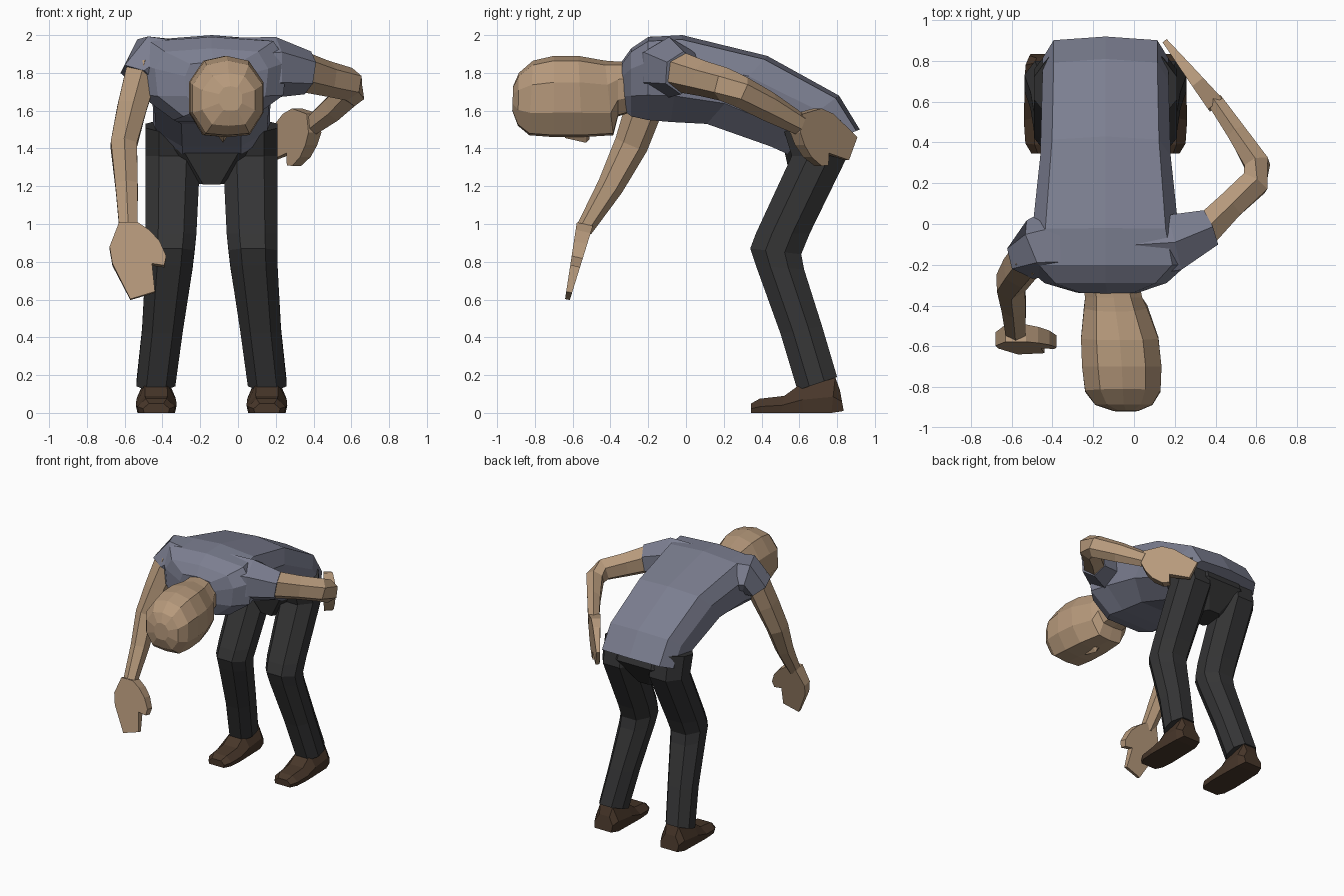
import bpy, bmesh
from math import cos, sin, pi
from mathutils import Vector

if "Cube" in bpy.data.objects:
    bpy.data.objects.remove(bpy.data.objects["Cube"])

MID = -0.14  # body centre plane


def material(name, rgb):
    m = bpy.data.materials.new(name)
    m.diffuse_color = (*rgb, 1)
    m.use_nodes = True
    m.node_tree.nodes["Principled BSDF"].inputs["Base Color"].default_value = m.diffuse_color
    return m


SHIRT = material("shirt_grey_blue", (0.20, 0.21, 0.28))
SKIN = material("skin", (0.47, 0.32, 0.20))
PANTS = material("dark_trousers", (0.035, 0.035, 0.036))
SHOE = material("brown_leather", (0.065, 0.038, 0.023))


def finish(bm, name, mat):
    bmesh.ops.recalc_face_normals(bm, faces=bm.faces[:])
    me = bpy.data.meshes.new(name)
    bm.to_mesh(me)
    bm.free()
    me.materials.append(mat)
    ob = bpy.data.objects.new(name, me)
    bpy.context.collection.objects.link(ob)
    return ob


def skin_rings(name, rings, mat):
    """Bridge equal-length point rings and cap both ends."""
    bm = bmesh.new()
    vs = [[bm.verts.new(p) for p in r] for r in rings]
    n = len(vs[0])
    for a, b in zip(vs, vs[1:]):
        for i in range(n):
            j = (i + 1) % n
            bm.faces.new((a[i], a[j], b[j], b[i]))
    bm.faces.new(vs[0])
    bm.faces.new(vs[-1])
    return finish(bm, name, mat)


def loft(name, half, rings, mat):
    """half: right side of the section (s, t), t=1 at B and -1 at F.
    rings: centre x, half width, F(y, z), B(y, z)."""
    sec = half + [(-s, t) for s, t in reversed(half) if s > 0]
    out = []
    for x, w, f, b in rings:
        f, b = Vector(f), Vector(b)
        out.append([(x + s * w, *((f + b) / 2 + (b - f) / 2 * t)) for s, t in sec])
    return skin_rings(name, out, mat)


def tube(name, path, mat, n=6, up=(0, 0, 1)):
    """path: x, y, z, side radius, up radius."""
    pts = [Vector(p[:3]) for p in path]
    out = []
    for i, (c, p) in enumerate(zip(pts, path)):
        t = (pts[min(i + 1, len(pts) - 1)] - pts[max(i - 1, 0)]).normalized()
        u = t.cross(Vector(up)).normalized()
        v = u.cross(t)
        out.append([c + u * p[3] * cos(2 * pi * (k + .5) / n) + v * p[4] * sin(2 * pi * (k + .5) / n)
                    for k in range(n)])
    return skin_rings(name, out, mat)


def hand(name, wrist, fingers, thumb):
    """Flat mitten hand with a thumb, thinner toward the fingertips."""
    outline = [(-.02, -.05), (.11, -.10), (.2, -.085), (.39, .01), (.35, .14), (.2, .125),
               (.21, .19), (.16, .2), (.08, .165), (.02, .11), (-.02, .05)]
    d = Vector(fingers).normalized()
    s = Vector(thumb)
    s = (s - d * s.dot(d)).normalized()
    nrm = d.cross(s)
    rings = []
    for sign in (-1, 1):
        rings.append([Vector(wrist) + d * u + s * v + nrm * sign * (.042 - .075 * u)
                      for u, v in outline])
    return skin_rings(name, rings, SKIN)


# shirt body, hem to collar
torso = [(0, 1), (.82, .9), (1, .4), (.95, -.4), (.5, -1)]
loft("shirt_body", torso, [
    (MID, .31, (.56, 1.36), (.92, 1.50)),
    (MID, .31, (.45, 1.41), (.81, 1.68)),
    (MID, .32, (.11, 1.53), (.43, 1.89)),
    (MID, .36, (-.08, 1.54), (-.02, 2.0)),
    (MID, .40, (-.20, 1.55), (-.20, 1.99)),
    (MID, .30, (-.29, 1.57), (-.29, 1.93)),
    (MID + .01, .15, (-.33, 1.60), (-.34, 1.86))], SHIRT)

# sleeves
tube("sleeve_hanging", [(-.34, -.09, 1.82, .18, .19), (-.47, -.12, 1.86, .15, .15),
                        (-.52, -.17, 1.77, .12, .11)], SHIRT, up=(0, 1, 0))
tube("sleeve_bent", [(.04, -.10, 1.80, .18, .19), (.20, -.09, 1.83, .16, .16),
                     (.37, -.02, 1.80, .105, .115)], SHIRT)

# arms
tube("arm_hanging", [(-.50, -.15, 1.84, .10, .10), (-.56, -.22, 1.62, .09, .10),
                     (-.605, -.29, 1.42, .08, .09), (-.59, -.40, 1.20, .068, .07),
                     (-.58, -.54, .97, .055, .045)], SKIN, up=(0, 1, 0))
tube("arm_bent", [(.33, -.05, 1.81, .09, .11), (.47, .09, 1.77, .078, .095),
                  (.59, .20, 1.74, .08, .09), (.605, .29, 1.70, .07, .085),
                  (.51, .44, 1.62, .055, .08), (.40, .60, 1.53, .045, .06)], SKIN)
hand("hand_hanging", (-.58, -.54, .98), (0, -.09, -.39), (1, 0, 0))
hand("hand_on_hip", (.39, .60, 1.53), (-.24, .30, -.06), (0, 0, -1))

# head facing the floor, with neck and nose
skull = [(0, 1), (.6, .88), (1, .35), (1, -.4), (.62, -.95), (0, -1)]
loft("head", skull, [
    (-.12, .14, (-.26, 1.60), (-.26, 1.86)),
    (-.10, .14, (-.36, 1.57), (-.36, 1.86)),
    (-.09, .155, (-.385, 1.47), (-.43, 1.865)),
    (-.07, .19, (-.55, 1.46), (-.57, 1.89)),
    (-.06, .195, (-.70, 1.46), (-.70, 1.89)),
    (-.055, .185, (-.83, 1.47), (-.81, 1.865)),
    (-.05, .14, (-.89, 1.52), (-.885, 1.80)),
    (-.04, .06, (-.92, 1.60), (-.915, 1.73))], SKIN)
loft("nose", [(.5, 1), (1, 1), (0, -1)], [
    (-.075, .012, (-.64, 1.455), (-.64, 1.48)),
    (-.08, .035, (-.53, 1.43), (-.53, 1.48)),
    (-.08, .03, (-.51, 1.45), (-.51, 1.48))], SKIN)

# trousers seat
limb = [(.5, 1), (1, .35), (1, -.4), (.5, -1)]
loft("trouser_seat", limb, [
    (MID, .29, (.46, 1.48), (.80, 1.60)),
    (MID, .30, (.52, 1.39), (.86, 1.42)),
    (MID, .09, (.56, 1.21), (.74, 1.23))], PANTS)

# trouser legs and shoes, mirrored about the body centre
shoe = [(.55, 1), (1, -.1), (.92, -1)]
for side, s in (("right", -1), ("left", 1)):
    loft(side + "_trouser_leg", limb, [(MID + s * o, w, f, b) for o, w, f, b in (
        (.205, .145, (.52, 1.49), (.82, 1.55)),
        (.205, .145, (.56, 1.36), (.855, 1.36)),
        (.215, .135, (.37, .95), (.655, .95)),
        (.22, .13, (.34, .87), (.61, .84)),
        (.225, .125, (.37, .78), (.625, .76)),
        (.26, .108, (.50, .42), (.72, .46)),
        (.295, .103, (.59, .12), (.80, .19)))], PANTS)
    loft(side + "_shoe", shoe, [(MID + s * .293, w, f, b) for w, f, b in (
        (.07, (.345, 0), (.345, .05)),
        (.10, (.40, 0), (.39, .075)),
        (.108, (.50, 0), (.52, .09)),
        (.105, (.62, 0), (.61, .155)),
        (.10, (.77, 0), (.79, .19)),
        (.08, (.835, .01), (.815, .12)))], SHOE)
